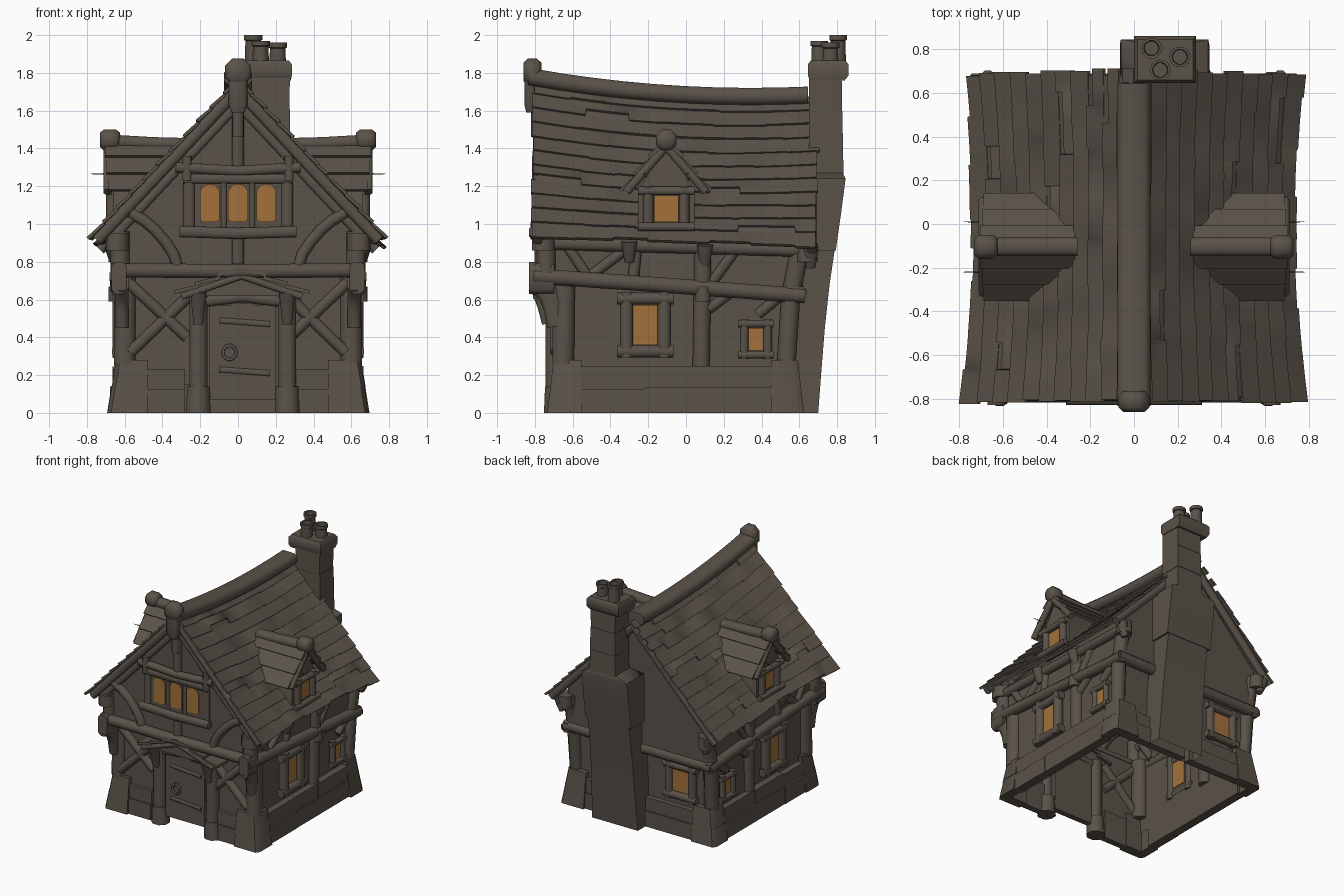
import bpy, bmesh, math, random
from mathutils import Vector as V

if "Cube" in bpy.data.objects:
    bpy.data.objects.remove(bpy.data.objects["Cube"])
random.seed(4)

def material(name, c):
    m = bpy.data.materials.new(name)
    m.diffuse_color = (*c, 1)
    m.use_nodes = True
    m.node_tree.nodes["Principled BSDF"].inputs["Base Color"].default_value = m.diffuse_color
    return m
WOOD = material("weathered_brown", (0.102, 0.084, 0.067))
GLOW = material("amber_glass", (0.36, 0.165, 0.043))

def mk(name, verts, faces, mat=WOOD):
    me = bpy.data.meshes.new(name)
    me.from_pydata([tuple(v) for v in verts], [], faces)
    bm = bmesh.new(); bm.from_mesh(me)
    bmesh.ops.recalc_face_normals(bm, faces=bm.faces)
    bm.to_mesh(me); bm.free()
    me.materials.append(mat)
    me.shade_smooth()
    me.set_sharp_from_angle(angle=math.radians(50))
    ob = bpy.data.objects.new(name, me)
    bpy.context.collection.objects.link(ob)
    return ob

def loft(name, rings, mat=WOOD, caps=True):
    n = len(rings[0])
    verts = [p for r in rings for p in r]
    faces = [(k*n+i, k*n+(i+1) % n, (k+1)*n+(i+1) % n, (k+1)*n+i)
             for k in range(len(rings)-1) for i in range(n)]
    if caps:
        faces += [tuple(range(n)), tuple(range(len(verts)-n, len(verts)))]
    return mk(name, verts, faces, mat)

def log(name, pts, w, d=None, up=None, scale=None):
    """Sweep a chamfered rectangle along a path."""
    d = d or w
    pts = [V(p) for p in pts]
    if up is None:
        t = (pts[-1]-pts[0]).normalized()
        up = (0, 1, 0) if abs(t.z) > .85 else (0, 0, 1)
    c, rings = .28*min(w, d), []
    for i, p in enumerate(pts):
        t = (pts[min(i+1, len(pts)-1)]-pts[max(i-1, 0)]).normalized()
        a = t.cross(V(up)).normalized()
        b = a.cross(t)
        k = scale[i] if scale else 1
        W, D = w/2, d/2
        sec = [(W, -D+c), (W, D-c), (W-c, D), (-W+c, D), (-W, D-c), (-W, -D+c), (-W+c, -D), (W-c, -D)]
        rings.append([p+a*(x*k)+b*(y*k) for x, y in sec])
    return loft(name, rings)

# wall frames: (along, up, outward) -> world
def front(y): return lambda u, v, n=0: V((u, y-n, v))
def back(y): return lambda u, v, n=0: V((u, y+n, v))
def side(s, x): return lambda u, v, n=0: V((s*(x+n), u, v))

def box(name, f, u0, u1, v0, v1, n0, n1, mat=WOOD):
    return loft(name, [[f(u0, v0, n), f(u1, v0, n), f(u1, v1, n), f(u0, v1, n)] for n in (n0, n1)], mat)

def window(f, u0, u1, v0, v1, b=.06):
    box("window_pane", f, u0, u1, v0, v1, .012, .02, GLOW)
    box("window_pane_inside", f, u0, u1, v0, v1, -.008, -.001, GLOW)
    h = b/2
    for u in (u0-h, u1+h):
        log("window_jamb", [f(u, v0-b, .02), f(u, v1+b, .02)], b)
    for v in (v0-h, v1+h):
        log("window_rail", [f(u0-b*1.2, v, .025), f(u1+b*1.2, v, .025)], b*.9)

# wall shells, open underneath, with a doorway
path = [(.22, -.675), (.61, -.675), (.61, .55), (-.61, .55), (-.61, -.675), (-.17, -.675)]
mk("lower_walls", [(x, y, z) for z in (.15, .76) for x, y in path], [(i, i+1, i+7, i+6) for i in range(5)])
mk("door_header", [(-.17, -.675, .57), (.22, -.675, .57), (.22, -.675, .76), (-.17, -.675, .76)], [(0, 1, 2, 3)])
gable = lambda y, z, pk: [(-.62, y, z), (-.62, y, .96), (0, y, pk), (.62, y, .96), (.62, y, z)]
mk("upper_walls", gable(-.76, .74, 1.7)+gable(.62, .6, 1.63),
   [(0, 1, 2, 3, 4), (5, 6, 7, 8, 9), (0, 1, 6, 5), (3, 4, 9, 8)])
box("jetty_floor", front(-.67), -.61, .61, .72, .75, 0, .09)

# stone base: thin L-shaped corner blocks and runs between
for s in (-1, 1):
    for q, yo, yi in ((-1, -.735, -.55), (1, .625, .45)):
        for z0, z1 in ((0, .139), (.139, .28)):
            j = random.uniform(-.006, .004)
            loft("corner_stone", [[(s*x, y, z) for x, y in ((.48, yo-q*.08), (.62, yo-q*.08), (.62, yi), (.695-.16*z+j, yi),
                                   (.695-.16*z+j, yo-q*(.03+.12*z)), (.675-.16*z+j, yo-q*.12*z), (.48, yo-q*.12*z))] for z in (z0, z1)])
    for z0, z1 in ((0, .126), (.126, .23)):
        u = -.56
        while u < .46:
            w = .46-u if .46-u < .5 else random.uniform(.25, .36)
            box("side_stone", side(s, .605), u, u+w, z0, z1+random.uniform(0, .02), 0, .068-.1*z0+random.uniform(0, .006))
            u += w
        box("front_stone", front(-.665), *sorted((s*.28, s*.49)), z0, z1, 0, .05-.1*z0)
        box("back_stone", back(.545), *sorted((s*.02, s*.49)), z0, z1, 0, .06-.1*z0)

# main roof surface: sagging ridge, pinched middle
def roof(s, t, y, lift=0):
    u = (y+.8)/1.5
    zr, ze = 1.765-.26*u+.17*u*u, .93-.05*u
    e = .73+.045*(y/.75)**2
    sag = .02*math.sin(math.pi*min(1, max(0, t)))*math.sin(math.pi*min(1, max(0, u)))
    return V((s*(e*t+.73*lift), y, zr+(ze-zr)*t-sag+.68*lift))

N = 11
for s in (-1, 1):
    loft("roof_deck", [[roof(s, t, y) for t in (0, .25, .5, .75, .97)]+[roof(s, t, y, -.025) for t in (.97, .75, .5, .25, 0)]
                       for y in [-.79+.147*k for k in range(11)]])
    for c in range(N):
        t0, t1 = c/N, (c+1)/N
        y, end, rings = -.805-.012*t1+random.uniform(-.008, .006), .72-.035*t1+random.uniform(-.008, .008), []
        while y < end-.01:
            w = random.uniform(.12, .3)
            y2 = end if y+w > end-.08 else y+w
            chip = random.random() < .07
            j = -.035 if chip else random.uniform(-.003, .006) + (random.uniform(-.012, .012) if c == N-1 else 0)
            h = random.uniform(.012, .016)
            for yy in (y, (y+y2)/2, y2-.003):
                rings.append([roof(s, t0, yy, .003), roof(s, t1+j, yy, h), roof(s, t1+j, yy, h-.018), roof(s, t0, yy, -.012)])
            y = y2
        loft("roof_course", rings)
    # barge boards and wall plate
    for y in (-.785, .665):
        log("barge_board", [roof(s, t, y, -.035) for t in (.02, .5, .99)], .05, .06, up=(0, 0, 1))
    log("inner_barge", [roof(s, t, -.77, -.085) for t in (.05, .96)], .04, .05)
    log("wall_plate", [(s*.63, -.77, .9), (s*.63, .66, .86)], .07)

ridge = [V((0, y, roof(1, 0, y).z+.01)) for y in [-.83+.164*k for k in range(10)]]
log("ridge_beam", ridge, .15, .09)
log("ridge_knob", [(0, y, 1.805) for y in (-.86, -.84, -.79, -.765)], .14, .14, scale=[.7, 1, 1, .7])
log("ridge_pendant", [(0, -.825, 1.76), (0, -.825, 1.63), (0, -.825, 1.59)], .1, .06, scale=[1, 1, .7])

# front timber frame
U, L = front(-.76), front(-.675)
log("jetty_beam", [U(-.67, .755, .02), U(0, .75, .02), U(.67, .755, .02)], .075)
log("collar_beam", [U(-.33, 1.3, .025), U(0, 1.28, .025), U(.33, 1.3, .025)], .055)
log("king_post", [U(0, .79, .005), U(0, .95, .005)], .065)
log("king_post_upper", [U(0, 1.28, .005), U(0, 1.62, .005)], .065)
log("king_bracket", [U(0, 1.46, .03), U(0, 1.6, .03)], .06)
log("window_sill", [U(-.31, .96, .045), U(0, .95, .045), U(.31, .96, .045)], .05, .06)
log("window_head", [U(-.29, 1.24, .03), U(.29, 1.24, .03)], .03, .05)
box("window_panel", U, -.27, .27, .97, 1.23, 0, .025)
for u in (-.15, 0, .15):
    for n in (.026, -.008):
        loft("arched_pane", [[U(u+a*.052, 1.11+b*.1, k) for a, b in
             ((-.8, -1), (.8, -1), (1, -.8), (1, .65), (.6, .95), (0, 1.03), (-.6, .95), (-1, .65), (-1, -.8))] for k in (n, n+.007)], GLOW)
for u in (-.26, -.075, .075, .26):
    w = .06 if abs(u) > .2 else .03
    log("window_mullion", [U(u, .97, .02), U(u, 1.23, .02)], w, .04)
for s in (-1, 1):
    log("collar_stud", [U(s*.27, 1.23, .03), U(s*.27, 1.36, .03)], .05)
    log("curved_brace", [U(s*a, b, .005) for a, b in ((.57, 1.06), (.5, 1.02), (.44, .97), (.38, .9), (.34, .84), (.32, .77))], .075, .06)
    log("corner_post", [(s*.6, -.65, .26), (s*.595, -.645, .74)], .115)
    log("upper_corner_post", [(s*.625, -.74, .74), (s*.625, -.74, .96)], .1)
    log("corner_cap", [(s*.64, -.755, .86), (s*.64, -.755, .95)], .12)
    log("cross_brace", [L(s*.57, .32, .005), L(s*.27, .61, .005)], .075, .06)
    log("cross_brace", [L(s*.58, .69, .008), L(s*.27, .4, .008)], .07, .06)
    log("jetty_bracket", [(s*.615, y, z) for y, z in ((-.68, .46), (-.7, .56), (-.735, .64), (-.8, .69))], .11, .07, up=(1, 0, 0))
    log("jetty_beam_end", [(s*.63, -.83, .715), (s*.63, -.7, .715)], .08, .17)
    # side timber frame
    S = side(s, .61)
    log("side_mid_beam", [S(-.81, .725, .03), S(-.1, .675, .025), S(.63, .62, .025)], .08)
    log("side_post", [S(.08, .24, 0), S(.09, .92, .01)], .09)
    log("back_post", [S(.53, .24, -.01), S(.555, .62, 0), S(.61, .9, 0)], .1)
    log("upper_stud", [S(-.28, .7, .01), S(-.26, .9, .01)], .06)
    for a, b in (((-.64, .9), (-.52, .72)), ((-.5, .73), (-.3, .88)), ((.13, .68), (.26, .86)),
                 ((.12, .55), (.24, .64)), ((.5, .62), (.38, .52))):
        log("side_brace", [S(*a, .005), S(*b, .005)], .065, .055)
    for y, z in ((-.3, .86), (.1, .84), (.66, .83)):
        log("eave_corbel", [S(y, z-.06, .03), S(y, z, .05), S(y, z+.05, .06)], .06, .07, scale=[.7, 1, 1.2])
    log("beam_peg", [S(.09, .59, .035), S(.09, .67, .035)], .08)
    window(S, -.28, -.15, .36, .57, .07)
    window(S, .33, .41, .33, .45, .045)

    # dormer
    D = lambda u, v, n=0: V((s*n, -.105+u, v))
    loft("dormer_walls", [[D(u, v, n) for u, v in ((-.15, .97), (.15, .97), (.15, 1.18), (0, 1.41), (-.15, 1.18))] for n in (.3, .66)], caps=False)
    mk("dormer_front", [D(u, v, .66) for u, v in ((-.15, .97), (.15, .97), (.15, 1.18), (0, 1.41), (-.15, 1.18))], [(0, 1, 2, 3, 4)])
    box("dormer_pane", D, -.065, .065, 1.01, 1.15, .661, .669, GLOW)
    for q in (-1, 1):
        log("dormer_jamb", [D(q*.095, .97, .67), D(q*.095, 1.2, .67)], .055)
        for k in range(3):
            a, b = k/3, (k+1)/3+.03
            prof = [(a, 0), (b, .02), (b, 0), (a, -.02)]
            loft("dormer_course", [[D(q*(.225*t+.8*h), 1.45-.27*t+.6*h, n) for t, h in prof] for n in (.27+.04*k, .705-.008*k)])
        log("dormer_barge", [D(0, 1.41, .69), D(q*.21, 1.17, .69)], .045, .045)
        log("dormer_pin", [D(q*.115, 1.265, .66), D(q*.115, 1.265, .78)], .012, scale=[1, .2])
    log("dormer_sill", [D(-.15, .985, .69), D(.15, .985, .69)], .045)
    log("dormer_lintel", [D(-.15, 1.175, .68), D(.15, 1.175, .68)], .045)
    log("dormer_ridge", [D(0, 1.42, .26), D(0, 1.425, .45), D(0, 1.44, .71)], .085, .07)
    log("dormer_knob", [D(0, 1.445, n) for n in (.625, .645, .71, .73)], .11, .11, scale=[.7, 1, 1, .7])

# door, porch
for k in range(3):
    a = -.15+k*.116
    box("door_plank", L, a, a+.1155, .07, .57+(.012 if k == 1 else 0), -.01, .035)
log("door_lintel", [L(-.17, .59, .02), L(.025, .615, .02), L(.22, .59, .02)], .06)
for z in (.22, .48):
    log("door_hinge", [L(-.1, z+.01, .037), L(.17, z-.01, .037)], .03, .015, up=(0, 1, 0))
log("door_ring", [L(-.045+.035*math.cos(a), .32+.038*math.sin(a), .05) for a in [k*math.pi/6 for k in range(13)]], .016, up=(0, 1, 0))
log("ring_plate", [L(-.045, .355, .03), L(-.045, .355, .055)], .03)
for x, s in ((-.21, -1), (.26, 1)):
    log("porch_post", [L(x, .1, .02), L(x, .62, .02)], .095)
    log("porch_foot", [L(x, 0, .012), L(x, .14, .012)], .125, scale=[1.04, .95])
    log("porch_bracket", [L(x, .47, .07), L(x, .56, .085), L(x, .64, .11)], .07, .05, scale=[.7, 1, 1.2])
    for k in range(3):
        a, b = k/3, (k+1)/3+.04
        loft("porch_course", [[L(.02+s*.345*t, .765-.135*t+h, n) for t, h in ((a, .005), (b, .025), (b, .005), (a, -.015))] for n in (-.02, .145-.006*k)])
    log("porch_barge", [L(.02, .725, .12), L(.02+s*.32, .615, .12)], .03, .035)
loft("porch_pediment", [[L(-.25, .62, n), L(.29, .62, n), L(.02, .74, n)] for n in (0, .1)])

# back wall timber and window
B = back(.55)
log("back_beam", [B(-.66, .63, .05), B(.66, .63, .05)], .08)
for s in (-1, 1):
    log("back_corner_cap", [B(s*.63, .8, .09), B(s*.63, .9, .09)], .11)
window(B, -.43, -.28, .34, .52, .06)

# chimney, open underneath
def stack(name, secs, caps=True):
    loft(name, [[(a, c, z), (b, c, z), (b, d, z), (a, d, z)] for a, b, c, d, z in secs], caps=caps)
stack("chimney_breast", [(-.06, .35, .55, .7, 0), (-.052, .342, .55, .715, .2), (-.046, .335, .55, .735, .45), (-.042, .33, .57, .76, .68), (-.04, .33, .6, .79, .88)], False)
stack("chimney_shoulder", [(-.065, .345, .58, .793, .86), (-.065, .345, .6, .82, 1.05), (-.06, .34, .62, .845, 1.24), (.04, .28, .65, .83, 1.27)])
for k in range(3):
    z = 1.25+.18*k
    stack("chimney_stack", [(.05+.004*k, .28-.004*k, .65, .835-.004*k, z), (.055, .275, .652, .83-.003*k, z+.178)])
stack("chimney_cap", [(.01, .28, .66, .84, 1.76), (-.0, .285, .645, .86, 1.785), (.0, .285, .645, .86, 1.845), (.015, .27, .66, .845, 1.865)])
for x, y, z in ((.08, .805, 2.0), (.21, .765, 1.96), (.12, .705, 1.97)):
    prof = [(.044, 1.85), (.041, z-.03), (.049, z-.025), (.049, z), (.036, z), (.033, z-.05)]
    loft("chimney_pot", [[(x+r*math.cos(a), y+r*math.sin(a), h) for a in [k*math.pi/5 for k in range(10)]] for r, h in prof])
